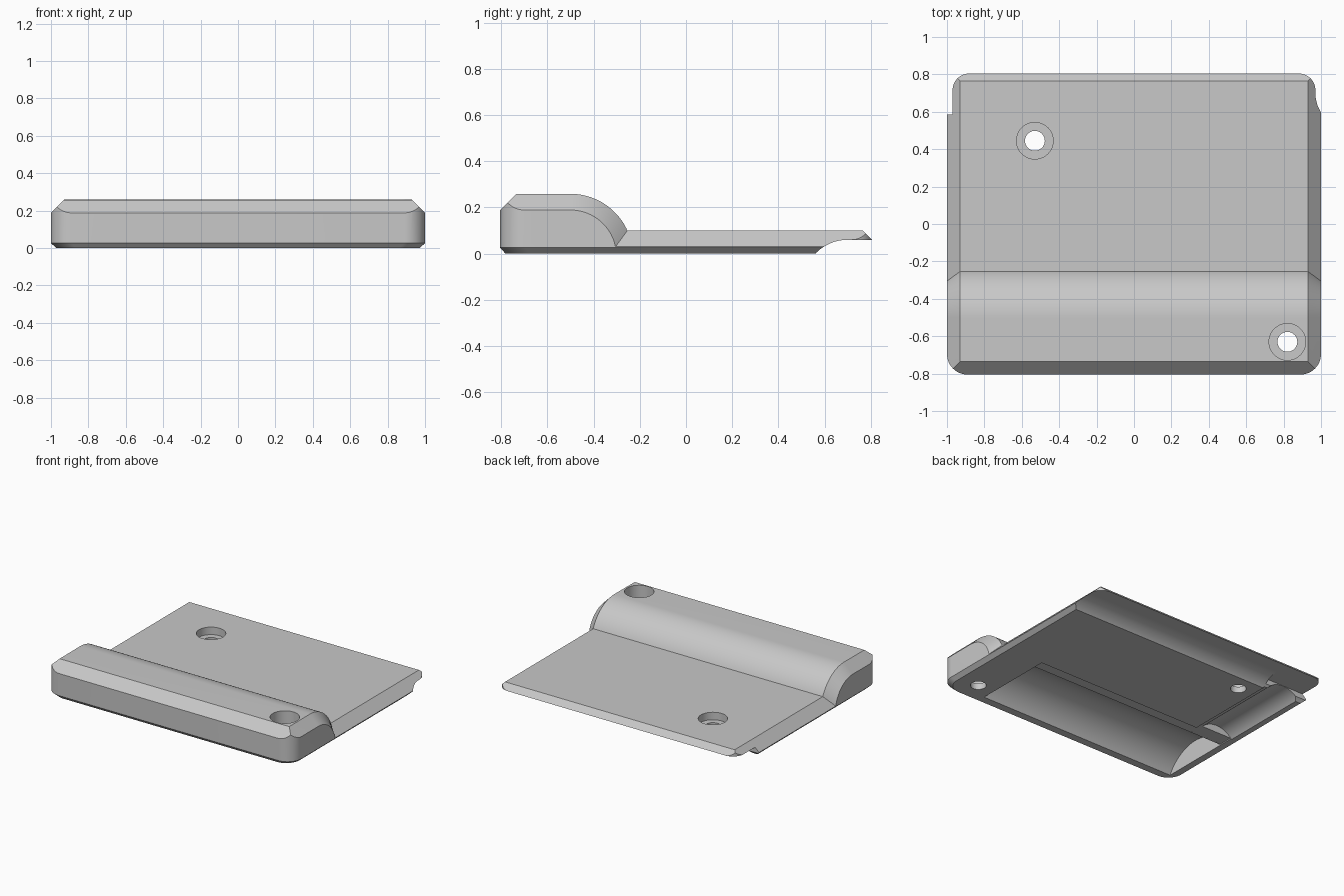
import bpy, bmesh
from math import sin, cos, asin, pi, radians

if "Cube" in bpy.data.objects:
    bpy.data.objects.remove(bpy.data.objects["Cube"])

grey = bpy.data.materials.new("plain_grey")
grey.use_nodes = True
grey.diffuse_color = (0.58, 0.58, 0.58, 1)
grey.node_tree.nodes["Principled BSDF"].inputs["Base Color"].default_value = grey.diffuse_color


def loft(name, rings):
    """Closed solid through rings of equal point count."""
    bm = bmesh.new()
    loops = [[bm.verts.new(p) for p in ring] for ring in rings]
    for a, b in zip(loops, loops[1:]):
        for i in range(len(a)):
            j = (i + 1) % len(a)
            bm.faces.new((a[i], a[j], b[j], b[i]))
    bm.faces.new(loops[0][::-1])
    bm.faces.new(loops[-1])
    bmesh.ops.recalc_face_normals(bm, faces=bm.faces)
    mesh = bpy.data.meshes.new(name)
    bm.to_mesh(mesh)
    bm.free()
    mesh.materials.append(grey)
    obj = bpy.data.objects.new(name, mesh)
    bpy.context.collection.objects.link(obj)
    return obj


def arc(cx, cy, r, start, end, n):
    return [(cx + r * cos(start + (end - start) * i / n),
             cy + r * sin(start + (end - start) * i / n)) for i in range(n + 1)]


def box(name, x0, x1, y0, y1, z0, z1):
    ring = [(x0, y0), (x1, y0), (x1, y1), (x0, y1)]
    return loft(name, [[(x, y, z) for x, y in ring] for z in (z0, z1)])


def rod(name, axis, a, b, u, v, r, n=96):
    """Cylinder along an axis from a to b, centred on u, v."""
    circle = arc(u, v, r, 0, 2 * pi, n)[:-1]
    place = {"x": lambda t, p, q: (t, p, q), "y": lambda t, p, q: (p, t, q),
             "z": lambda t, p, q: (p, q, t)}[axis]
    return loft(name, [[place(t, p, q) for p, q in circle] for t in (a, b)])


# Body: hump and thin plate, with the side chamfer following the top profile
def profile(d):
    r = 0.27 - d
    low = asin((0.111 - d) / r)
    return ([(-0.825, -0.05), (-0.825, 0.168), (-0.735 - d, 0.258 - d)]
            + arc(-0.5, -0.011, r, pi / 2, low, 24)
            + [(0.765 + d, 0.1 - d), (0.855, 0.01), (0.855, -0.05)])


body = loft("holder_plate", [[(x, y, z) for y, z in profile(d)]
                             for x, d in ((-1.01, 0.08), (-0.93, 0), (0.93, 0), (1.01, 0.08))])

# Rounded outline with a chamfered bottom edge
half = arc(0.89, -0.695, 0.11, -pi / 2, 0, 12) + [(1, 0.6), (0.97, 0.69)] \
    + arc(0.88, 0.715, 0.09, 0, pi / 2, 12)
outline = half + [(-x, y) for x, y in reversed(half)]
trim = loft("outline_trim", [[(x * s, y * s, z) for x, y in outline]
                             for z, s in ((0, 0.971), (0.026, 1), (0.4, 1))])

# Underside step along the back, blended by an arc
step_line = arc(0.7, -0.133, 0.193, radians(150), pi / 2, 24) + [(1, 0.06), (1, -0.0365)]
cuts = [
    loft("back_step", [[(x, y, z) for y, z in step_line] for x in (-1.1, 1.1)]),
    box("back_corner_step", -1.1, -0.65, 0.585, 1, -0.1, 0.0603),
    box("recess_strip", -0.92, 0.69, -0.3, -0.13, -0.1, 0.007),
    box("recess_side_strip", -0.92, -0.65, -0.2, 0.7, -0.1, 0.0072),
    rod("hump_hollow", "x", -0.92, 0.69, -0.465, -0.15, 0.3),
    rod("side_groove", "y", -0.1, 0.7, -0.8, -0.111, 0.17),
]

# Screw holes with wide flat seats
for x, y in ((-0.53, 0.445), (0.82, -0.63)):
    cuts.append(rod("screw_hole", "z", -0.1, 0.4, x, y, 0.053, 48))
    cuts.append(rod("screw_seat", "z", 0.045, 0.4, x, y, 0.098, 48))

for cutter, op in [(trim, "INTERSECT")] + [(c, "DIFFERENCE") for c in cuts]:
    cutter.hide_render = True
    mod = body.modifiers.new(cutter.name, "BOOLEAN")
    mod.operation, mod.solver, mod.object = op, "EXACT", cutter

# Bake the cuts and drop the cutters
graph = bpy.context.evaluated_depsgraph_get()
baked = bpy.data.meshes.new_from_object(body.evaluated_get(graph))
body.modifiers.clear()
body.data = baked
for cutter in [trim] + cuts:
    bpy.data.objects.remove(cutter)
baked.materials.clear()
baked.materials.append(grey)
baked.polygons.foreach_set("material_index", [0] * len(baked.polygons))

bpy.ops.object.select_all(action="DESELECT")
body.select_set(True)
bpy.context.view_layer.objects.active = body
bpy.ops.object.shade_smooth_by_angle(angle=radians(25))
